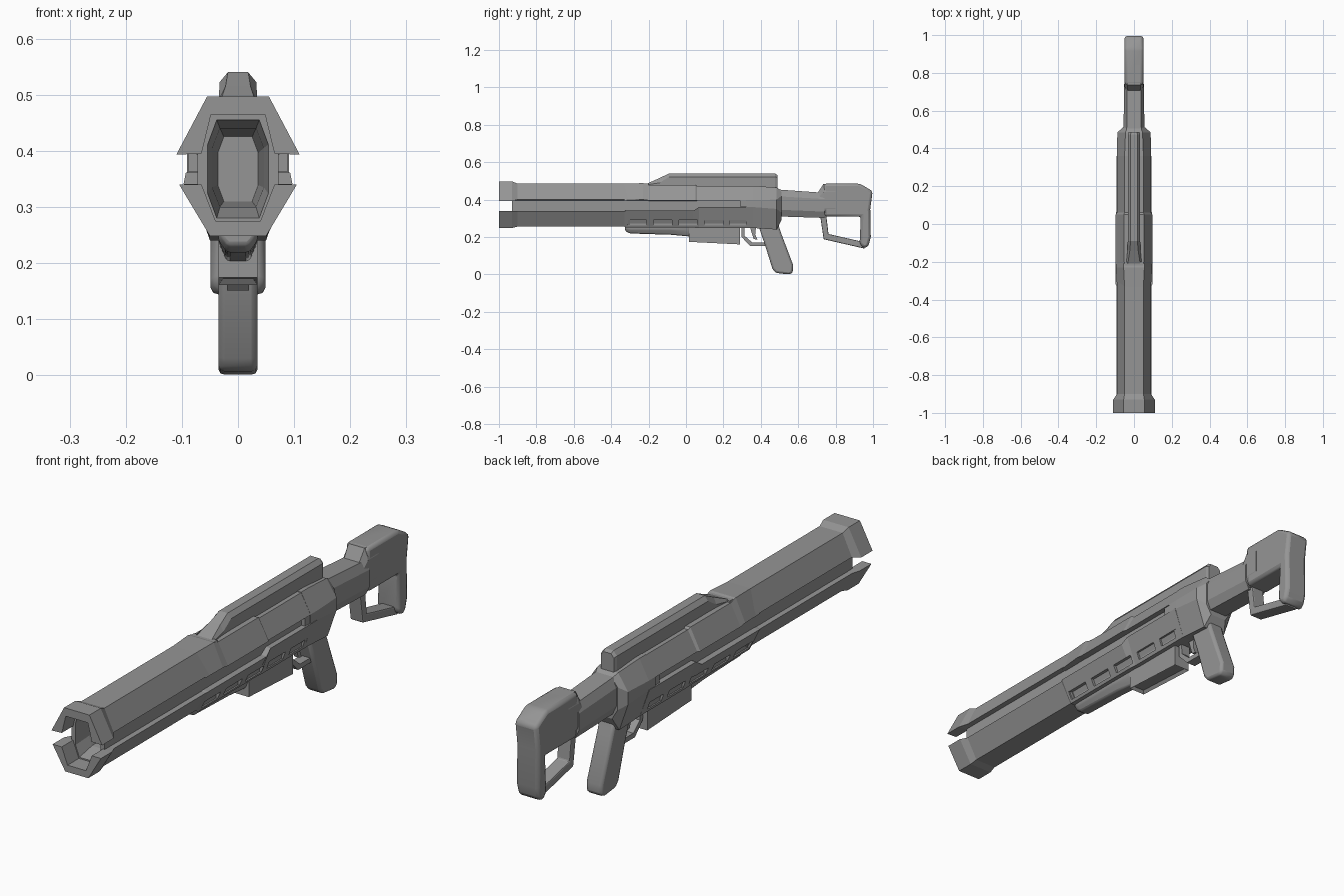
import bpy, bmesh, math

old = bpy.data.objects.get("Cube")
if old:
    bpy.data.objects.remove(old, do_unlink=True)

grey = bpy.data.materials.new("gunmetal grey")
grey.use_nodes = True
grey.diffuse_color = (0.3, 0.3, 0.3, 1)
grey.node_tree.nodes["Principled BSDF"].inputs["Base Color"].default_value = (0.3, 0.3, 0.3, 1)


def finish(name, bm, bevel=0, segments=2, smooth=False):
    """Turn a bmesh into a named object, with optional rounded edges."""
    bmesh.ops.recalc_face_normals(bm, faces=bm.faces)
    mesh = bpy.data.meshes.new(name)
    bm.to_mesh(mesh)
    bm.free()
    mesh.materials.append(grey)
    ob = bpy.data.objects.new(name, mesh)
    bpy.context.collection.objects.link(ob)
    if bevel:
        mod = ob.modifiers.new("rounding", "BEVEL")
        mod.width, mod.segments = bevel, segments
        mod.limit_method, mod.angle_limit = "ANGLE", math.radians(25)
    if smooth:
        bpy.ops.object.select_all(action="DESELECT")
        ob.select_set(True)
        bpy.context.view_layer.objects.active = ob
        bpy.ops.object.shade_smooth_by_angle(angle=math.radians(45))
    return ob


def loft(name, sections, **kw):
    """Join (y, right-half outline) sections along the length."""
    bm = bmesh.new()
    rings = []
    for y, half in sections:
        outline = half + [(-x, z) for x, z in reversed(half)]
        rings.append([bm.verts.new((x, y, z)) for x, z in outline])
    for a, b in zip(rings, rings[1:]):
        for i in range(len(a)):
            j = (i + 1) % len(a)
            bm.faces.new((a[i], a[j], b[j], b[i]))
    bm.faces.new(rings[0])
    bm.faces.new(rings[-1])
    return finish(name, bm, **kw)


def plate(name, outline, half_width, **kw):
    """Extrude a side (y, z) outline across the width."""
    bm = bmesh.new()
    face = bm.faces.new([bm.verts.new((-half_width, y, z)) for y, z in outline])
    new = bmesh.ops.extrude_face_region(bm, geom=[face])["geom"]
    bmesh.ops.translate(bm, vec=(2 * half_width, 0, 0),
                        verts=[v for v in new if isinstance(v, bmesh.types.BMVert)])
    return finish(name, bm, **kw)


def oval(w, low, high):
    """Right half of an eight-sided section."""
    c = (high - low) * 0.25
    return [(w * 0.7, high), (w, high - c), (w, low + c), (w * 0.7, low)]


# Upper and lower barrel shells with flared muzzle
up_in = [(0.048, 0.465), (0.065, 0.395)]
up_muzzle = up_in + [(0.11, 0.393), (0.055, 0.497)]
up_barrel = up_in + [(0.09, 0.4), (0.05, 0.485)]
loft("upper_barrel_shell", [(-1, up_muzzle), (-0.93, up_muzzle), (-0.9, up_barrel), (-0.2, up_barrel)])
low_in = [(0.04, 0.275), (0.065, 0.34)]
low_muzzle = low_in + [(0.105, 0.34), (0.05, 0.248)]
low_barrel = low_in + [(0.092, 0.338), (0.046, 0.256)]
loft("lower_barrel_shell", [(-1, low_muzzle), (-0.93, low_muzzle), (-0.9, low_barrel), (-0.3, low_barrel)])

# Hollow inner core, visible in the side channel and the bore
loft("barrel_core", [
    (0.33, oval(0.072, 0.27, 0.465)), (-0.93, oval(0.072, 0.27, 0.465)),
    (-0.93, oval(0.054, 0.28, 0.455)), (-0.86, oval(0.046, 0.3, 0.44)),
    (-0.7, oval(0.036, 0.31, 0.425))])

# Receiver: upper cover, lower handguard, rear block
thin = [(0.05, 0.472), (0.091, 0.396), (0.065, 0.393)]
wide = [(0.054, 0.479), (0.097, 0.396), (0.065, 0.393)]
collar = [(0.055, 0.488), (0.096, 0.4), (0.065, 0.393)]
loft("upper_receiver", [(-0.33, up_barrel[3:] + [(0.09, 0.396), (0.065, 0.393)]), (-0.23, collar),
                        (-0.2, wide), (0.05, wide), (0.06, thin), (0.36, thin)])
guard = [(0.07, 0.341), (0.097, 0.341), (0.052, 0.25)]
tall = [(0.07, 0.361), (0.093, 0.361), (0.052, 0.248)]
handguard = loft("lower_handguard", [(-0.33, low_barrel[1:]), (-0.32, guard),
                                     (0.04, guard), (0.07, tall), (0.36, tall)])
rear = [(0.05, 0.474), (0.091, 0.397), (0.091, 0.36), (0.052, 0.248)]
loft("rear_receiver", [(0.32, rear), (0.36, rear),
                       (0.485, [(0.045, 0.464), (0.088, 0.4), (0.088, 0.35), (0.05, 0.24)]),
                       (0.51, [(0.036, 0.45), (0.06, 0.42), (0.06, 0.33), (0.036, 0.29)])])
plate("channel_end_block", [(0.29, 0.362), (0.325, 0.362), (0.325, 0.395), (0.29, 0.395)], 0.088)

# Vent slots cut into both sides of the handguard
bm = bmesh.new()
for side in (-1, 1):
    for i in range(5):
        cube = bmesh.ops.create_cube(bm, size=1)["verts"]
        bmesh.ops.scale(bm, vec=(0.06, 0.1, 0.03), verts=cube)
        bmesh.ops.translate(bm, vec=(side * 0.081, -0.26 + i * 0.136, 0.276), verts=cube)
cutter = finish("vent_cutter", bm)
cutter.hide_render = True
cutter.hide_set(True)
cut = handguard.modifiers.new("vents", "BOOLEAN")
cut.operation, cut.object, cut.solver = "DIFFERENCE", cutter, "EXACT"

# Raised top rail with sloped front
rail = [(0.018, 0.54), (0.033, 0.522), (0.033, 0.46)]
loft("top_rail", [(-0.22, [(0.034, 0.48), (0.042, 0.477), (0.042, 0.46)]),
                  (-0.14, [(0.022, 0.516), (0.034, 0.49), (0.034, 0.46)]),
                  (-0.09, rail), (0.475, rail),
                  (0.488, [(0.016, 0.532), (0.028, 0.518), (0.028, 0.46)])])

# Underside: rounded foregrip and magazine
under = [(0.036, 0.27), (0.035, 0.24), (0.02, 0.212)]
loft("under_foregrip", [(-0.325, [(0.03, 0.27), (0.03, 0.245), (0.018, 0.232)]),
                        (-0.3, [(0.035, 0.27), (0.035, 0.24), (0.02, 0.219)]),
                        (-0.08, under), (0.02, [(0.035, 0.27), (0.034, 0.235), (0.02, 0.203)])],
     bevel=0.006, smooth=True)
bm = bmesh.new()
box = bmesh.ops.create_cube(bm, size=1)["verts"]
for v in box:
    y = 0.017 if v.co.y < 0 else 0.29
    v.co = (v.co.x * 0.07, y, 0.27 if v.co.z > 0 else 0.174 - (y - 0.017) * 0.05)
bm.normal_update()
base = [f for f in bm.faces if f.normal.z < -0.5]
bmesh.ops.inset_region(bm, faces=base, thickness=0.012)
bmesh.ops.translate(bm, vec=(0, 0, 0.012), verts=base[0].verts)
finish("magazine", bm)

# Trigger guard, trigger, pistol grip
plate("trigger_guard", [(0.295, 0.26), (0.297, 0.2), (0.345, 0.151), (0.43, 0.151), (0.43, 0.17),
                        (0.355, 0.17), (0.314, 0.206), (0.312, 0.26)], 0.02)
plate("trigger", [(0.34, 0.26), (0.375, 0.26), (0.37, 0.215), (0.382, 0.185),
                  (0.362, 0.19), (0.352, 0.22)], 0.009)
plate("pistol_grip", [(0.38, 0.28), (0.49, 0.28), (0.505, 0.23), (0.573, 0.05), (0.57, 0.008),
                      (0.55, 0), (0.48, 0.008), (0.462, 0.03), (0.42, 0.165)], 0.035,
      bevel=0.012, smooth=True)

# Stock tube and shoulder stock with open loop
loft("stock_tube", [(0.49, oval(0.055, 0.31, 0.454)), (0.74, oval(0.053, 0.302, 0.436))])
loft("stock_neck", [(0.7, oval(0.046, 0.312, 0.43)), (0.735, oval(0.05, 0.31, 0.484)),
                    (0.8, oval(0.05, 0.31, 0.484))])
plate("shoulder_stock", [(0.74, 0.31), (0.735, 0.485), (0.93, 0.485), (0.998, 0.445), (0.985, 0.35),
                         (0.988, 0.2), (0.975, 0.15), (0.95, 0.14), (0.928, 0.165), (0.935, 0.31)],
      0.049, bevel=0.022, smooth=True)
plate("stock_loop", [(0.715, 0.33), (0.736, 0.188), (0.955, 0.138), (0.955, 0.172),
                     (0.762, 0.216), (0.748, 0.33)], 0.028, bevel=0.005)
